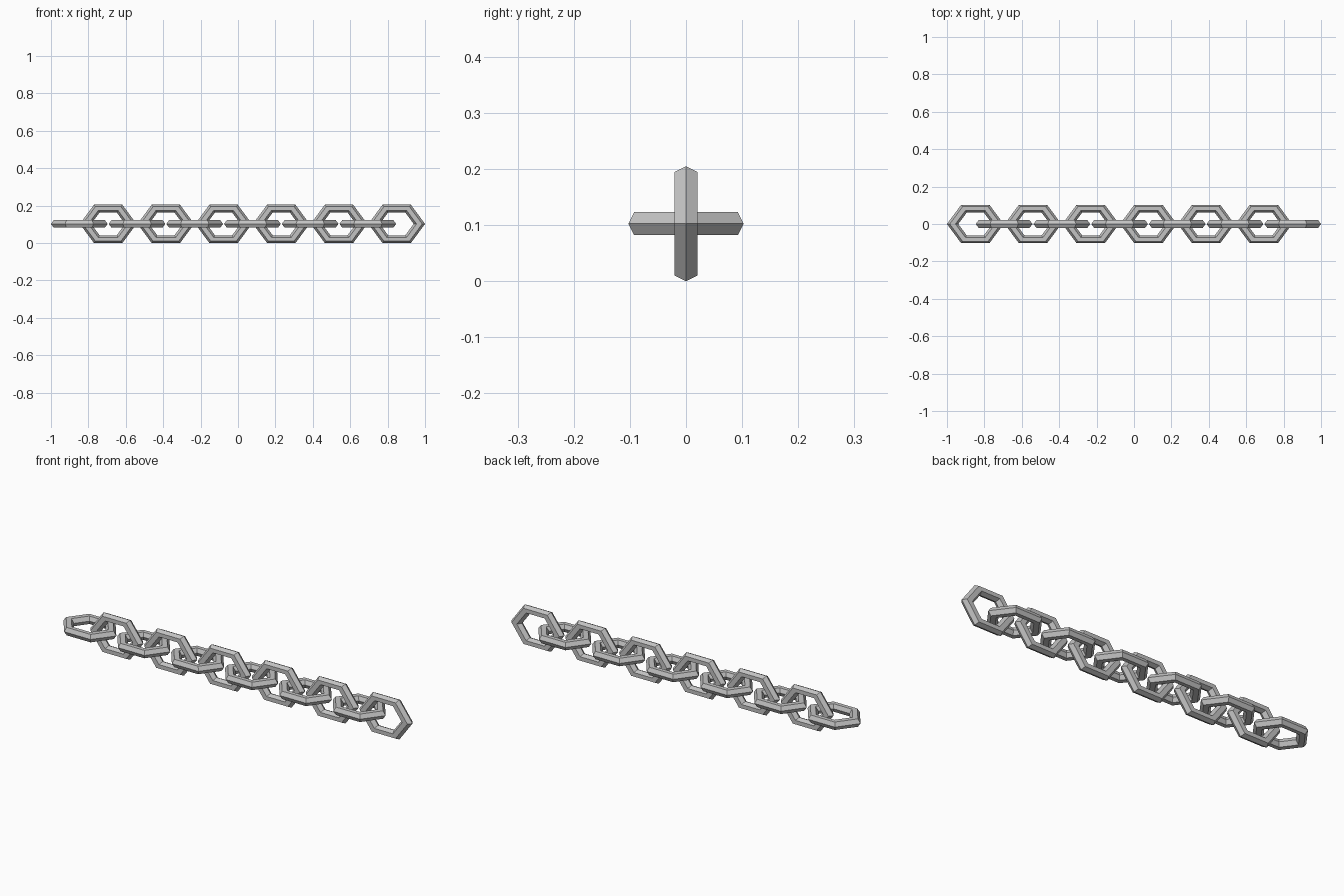
import bpy
import bmesh
from math import cos, sin, pi

cube = bpy.data.objects.get("Cube")
if cube:
    bpy.data.objects.remove(cube, do_unlink=True)

LINKS = 12
SIDES = 6            # both around the ring and around the tube
RING = 0.0947        # ring radius to the tube centre
TUBE = RING / 4
STRETCH = 1.28       # links are longer than they are wide
HALF = (RING + TUBE) * STRETCH
STEP = (2 - 2 * HALF) / (LINKS - 1)
HEIGHT = (RING + TUBE) * cos(pi / 6)

steel = bpy.data.materials.new("grey_steel")
steel.use_nodes = True
steel.diffuse_color = (0.55, 0.55, 0.55, 1)
steel.node_tree.nodes["Principled BSDF"].inputs["Base Color"].default_value = (0.55, 0.55, 0.55, 1)


def link_mesh():
    """Six-sided ring with a six-sided tube, lying flat and stretched along x."""
    bm = bmesh.new()
    rings = []
    for i in range(SIDES):
        a = 2 * pi * i / SIDES
        ring = []
        for j in range(SIDES):
            b = 2 * pi * j / SIDES
            r = RING + TUBE * cos(b)
            ring.append(bm.verts.new((r * cos(a) * STRETCH, r * sin(a), TUBE * sin(b))))
        rings.append(ring)
    for i in range(SIDES):
        here, there = rings[i], rings[(i + 1) % SIDES]
        for j in range(SIDES):
            k = (j + 1) % SIDES
            bm.faces.new((here[j], there[j], there[k], here[k]))
    bmesh.ops.recalc_face_normals(bm, faces=bm.faces)
    mesh = bpy.data.meshes.new("chain_link")
    bm.to_mesh(mesh)
    bm.free()
    mesh.materials.append(steel)
    return mesh


# Alternate flat and upright links along the chain
mesh = link_mesh()
for n in range(LINKS):
    upright = n % 2
    name = f"{'upright' if upright else 'flat'}_link_{n // 2 + 1}"
    link = bpy.data.objects.new(name, mesh)
    link.location = (-1 + HALF + n * STEP, 0, HEIGHT)
    link.rotation_euler.x = pi / 2 * upright
    bpy.context.scene.collection.objects.link(link)
